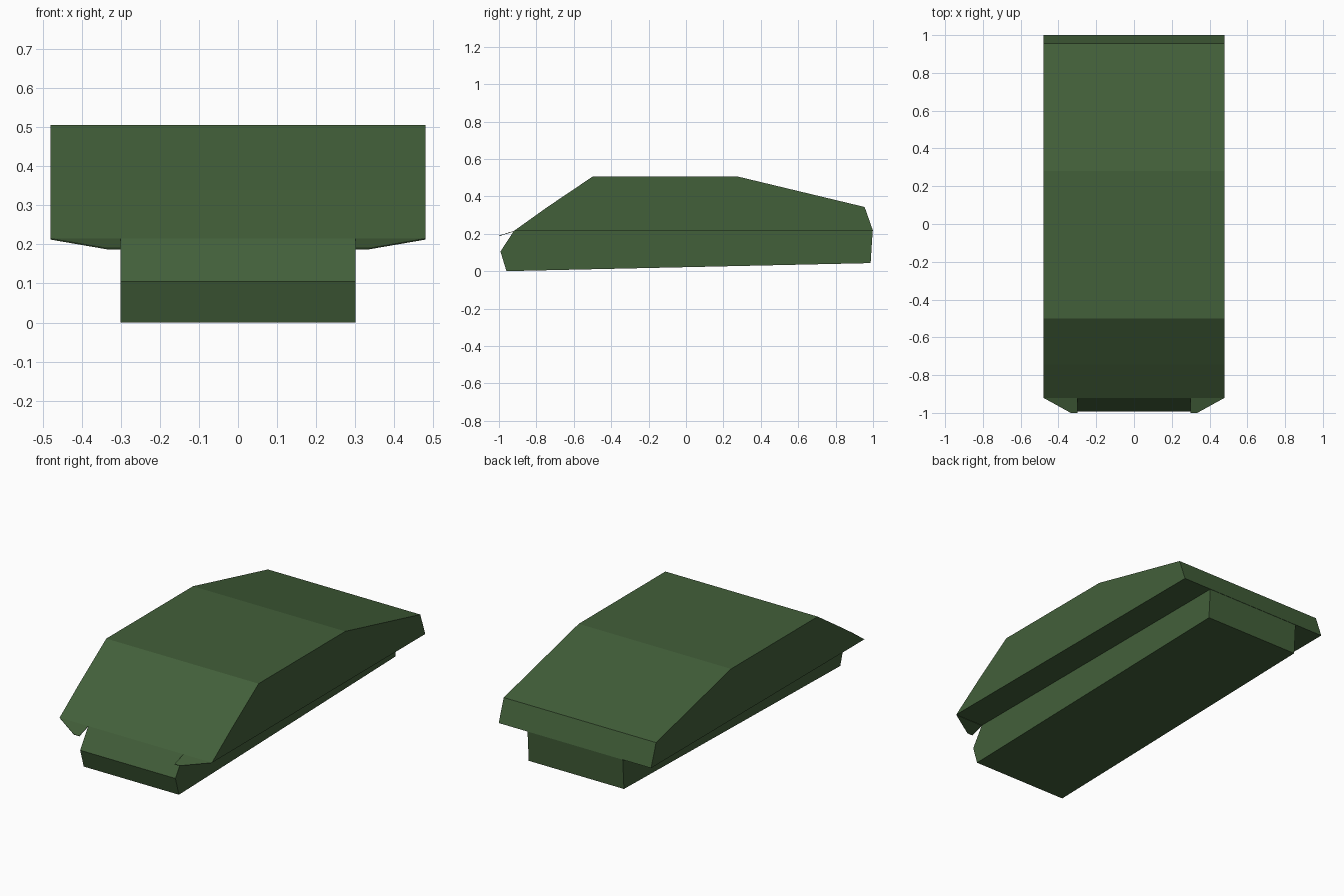
import bpy
import bmesh

cube = bpy.data.objects.get("Cube")
if cube:
    bpy.data.objects.remove(cube, do_unlink=True)

# Single flat paint colour
green = bpy.data.materials.new("olive_green")
green.use_nodes = True
colour = (0.055, 0.115, 0.042, 1)
green.diffuse_color = colour
bsdf = green.node_tree.nodes["Principled BSDF"]
bsdf.inputs["Base Color"].default_value = colour
bsdf.inputs["Roughness"].default_value = 0.9


def finish(name, bm):
    mesh = bpy.data.meshes.new(name)
    bm.to_mesh(mesh)
    bm.free()
    mesh.materials.append(green)
    obj = bpy.data.objects.new(name, mesh)
    bpy.context.collection.objects.link(obj)
    return obj


def extruded_hull(name, profile, half_width):
    """Sweep a side profile of (y, z) points across the width."""
    bm = bmesh.new()
    side = bm.faces.new([bm.verts.new((-half_width, y, z)) for y, z in profile])
    swept = bmesh.ops.extrude_face_region(bm, geom=[side], use_keep_orig=True)
    verts = [v for v in swept["geom"] if isinstance(v, bmesh.types.BMVert)]
    bmesh.ops.translate(bm, verts=verts, vec=(2 * half_width, 0, 0))
    bmesh.ops.recalc_face_normals(bm, faces=bm.faces)
    return finish(name, bm)


# Wide upper hull with sloped nose and rear deck
extruded_hull("upper_hull", [
    (-0.92, 0.215), (-0.745, 0.34), (-0.5, 0.505),
    (0.28, 0.505), (0.955, 0.343), (1.0, 0.215)], 0.48)

# Narrow lower hull between the track bays
extruded_hull("lower_hull", [
    (-0.92, 0.215), (-0.992, 0.105), (-0.96, 0.0),
    (0.987, 0.043), (0.998, 0.215)], 0.3)

# Thin tapered mudguards at the front corners
for name, s in (("left_mudguard", 1), ("right_mudguard", -1)):
    bm = bmesh.new()
    outline = [(0.3, -0.92, 0.215), (0.3, -1.0, 0.19),
               (0.335, -1.0, 0.19), (0.48, -0.92, 0.215)]
    face = bm.faces.new([bm.verts.new((s * x, y, z)) for x, y, z in outline])
    if face.normal.z < 0 or s < 0:
        bmesh.ops.recalc_face_normals(bm, faces=bm.faces)
    bm.normal_update()
    if face.normal.z < 0:
        face.normal_flip()
    plate = finish(name, bm)
    solid = plate.modifiers.new("thickness", 'SOLIDIFY')
    solid.thickness = 0.003
